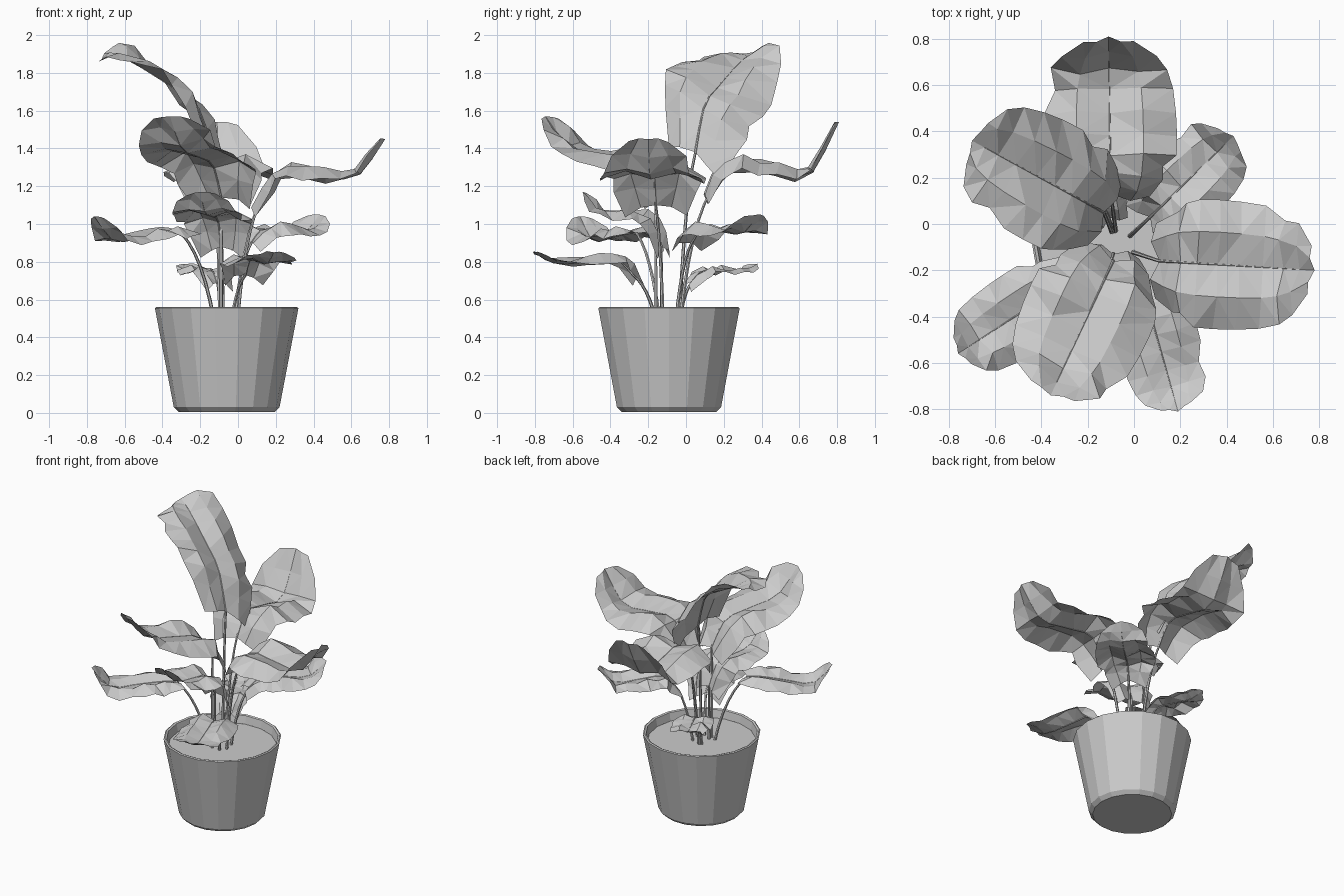
import bpy, bmesh, math, random
from mathutils import Vector

if "Cube" in bpy.data.objects:
    bpy.data.objects.remove(bpy.data.objects["Cube"])

random.seed(4)
CENTER = Vector((-0.06, -0.09, 0))
ROWS = 9


def add_object(name, data):
    ob = bpy.data.objects.new(name, data)
    bpy.context.collection.objects.link(ob)


def finish(name, bm):
    me = bpy.data.meshes.new(name)
    bm.to_mesh(me)
    bm.free()
    add_object(name, me)


def lathe(name, profile, sides=18):
    """Revolve (radius, z) points around the pot axis and cap the first ring."""
    bm = bmesh.new()
    rings = []
    for r, z in profile:
        angles = (2 * math.pi * i / sides for i in range(sides))
        rings.append([bm.verts.new(CENTER + Vector((r * math.cos(a), r * math.sin(a), z)))
                      for a in angles])
    for lo, hi in zip(rings, rings[1:]):
        for i in range(sides):
            j = (i + 1) % sides
            bm.faces.new((lo[i], lo[j], hi[j], hi[i]))
    bm.faces.new(rings[0][::-1])
    finish(name, bm)


def midrib(base, tip, shoulder, belly):
    """Five guide points: steep at the base, arched, dipping, then curling to the tip."""
    a, b = Vector(base), Vector(tip)
    pts = [a.lerp(b, f) for f in (0, .16, .44, .77, 1)]
    pts[1].z, pts[2].z, pts[3].z = shoulder, (shoulder + belly) / 2, belly
    return pts


def spline(pts, t):
    """Catmull-Rom point at t in 0..1 along pts."""
    n = len(pts) - 1
    i = min(int(t * n), n - 1)
    u = t * n - i
    p1, p2 = pts[i], pts[i + 1]
    p0 = pts[i - 1] if i > 0 else p1 * 2 - p2
    p3 = pts[i + 2] if i + 2 <= n else p2 * 2 - p1
    return 0.5 * (2 * p1 + (p2 - p0) * u + (2 * p0 - 5 * p1 + 4 * p2 - p3) * u * u
                  + (3 * p1 - p0 - 3 * p2 + p3) * u ** 3)


def outline(t):
    """Relative half width: broad rounded base, blunt tip."""
    if t < .4:
        return 1 - .42 * (1 - t / .4) ** 2
    return math.sqrt(1 - .86 * ((t - .4) / .6) ** 2.7)


def leaf(name, pts, half, roll):
    bm = bmesh.new()
    run = pts[-1] - pts[0]
    side = Vector((run.y, -run.x, 0)).normalized()
    notches = {(random.choice((2, 3)), 2), (random.choice((5, 6, 7)), -2)}
    rows = []
    for k in range(ROWS + 1):
        t = k / ROWS
        w = outline(t)
        p = spline(pts, t)
        tan = (spline(pts, min(t + .02, 1)) - spline(pts, max(t - .02, 0))).normalized()
        up = side.cross(tan).normalized()
        row = []
        for c in range(-2, 3):
            s = c / 2 * w * half
            if (k, c) in notches:
                s *= 0.85
            q = p + side * s
            if c:
                # crumpled blade: raised beside the midrib, drooping at the edge
                lift = .04 if abs(c) == 1 else -.03 + .12 * max(t - .5, 0)
                q += up * (lift * half / .28 + random.uniform(-.018, .018)) * w
                q.z += roll * s * (1 - 1.8 * t ** 3)
            if k == 0:
                q -= tan * .03 * abs(c)
            if k == ROWS:
                q -= tan * .012 * abs(c)
            row.append(bm.verts.new(q))
        rows.append(row)
    for a, b in zip(rows, rows[1:]):
        for i in range(4):
            bm.faces.new((a[i], a[i + 1], b[i + 1], b[i]))
    bmesh.ops.triangulate(bm, faces=bm.faces[:])
    finish(name, bm)


def stem(name, pts):
    """Stalk from the soil to the leaf base, carried on as the midrib."""
    base = pts[0]
    out = Vector((base.x + .07, base.y + .1, 0))
    root = Vector((-.07, -.1, .49)) + out.normalized() * min(.07, out.length)
    bend = root.lerp(base, .35)
    bend.z = root.z + (base.z - root.z) * .75
    path = []
    for i in range(7):
        u = i / 6
        path.append((root * (1 - u) ** 2 + bend * 2 * u * (1 - u) + base * u * u, 1 - .3 * u))
    path += [(spline(pts, i / ROWS), .6 - .06 * i) for i in range(1, ROWS)]
    cu = bpy.data.curves.new(name, 'CURVE')
    cu.dimensions = '3D'
    cu.bevel_depth = .01
    cu.bevel_resolution = 1
    sp = cu.splines.new('POLY')
    sp.points.add(len(path) - 1)
    for point, (co, r) in zip(sp.points, path):
        point.co = (*co, 1)
        point.radius = r
    sp.use_smooth = False
    add_object(name, cu)


# pot with chamfered foot, thin rim and inner wall; soil disc inside
lathe("pot", [(.255, .005), (.28, .03), (.38, .555), (.372, .56), (.36, .555), (.345, .48)])
lathe("soil", [(.35, .5), (.349, .501)])


def plant_leaf(name, base, tip, shoulder, belly, half, roll=0.0):
    pts = midrib(base, tip, shoulder, belly)
    leaf(name + "_leaf", pts, half, roll)
    stem(name + "_stem", pts)


# upper large leaves
plant_leaf("back", (-.1, .13, 1.17), (-.11, .81, 1.54), 1.31, 1.26, .29)
plant_leaf("tall", (-.13, .05, 1.38), (-.7, .36, 1.91), 1.63, 1.86, .27, roll=-.6)
plant_leaf("front", (-.09, -.16, 1.14), (-.36, -.74, 1.57), 1.31, 1.4, .28)
plant_leaf("right", (.11, -.16, 1.1), (.78, -.2, 1.45), 1.26, 1.25, .28)

# lower small leaves
plant_leaf("back_right", (.07, .03, .9), (.43, .38, 1.05), .97, .95, .19)
plant_leaf("left", (-.3, -.26, .95), (-.76, -.56, 1.04), .95, .91, .18)
plant_leaf("low_front", (.04, -.28, .73), (.19, -.81, .85), .81, .79, .18)
plant_leaf("middle_front", (-.09, -.13, .88), (-.2, -.55, 1.17), 1.02, 1.06, .2)
plant_leaf("low_back", (-.11, .03, .69), (-.26, .38, .79), .75, .75, .13)
